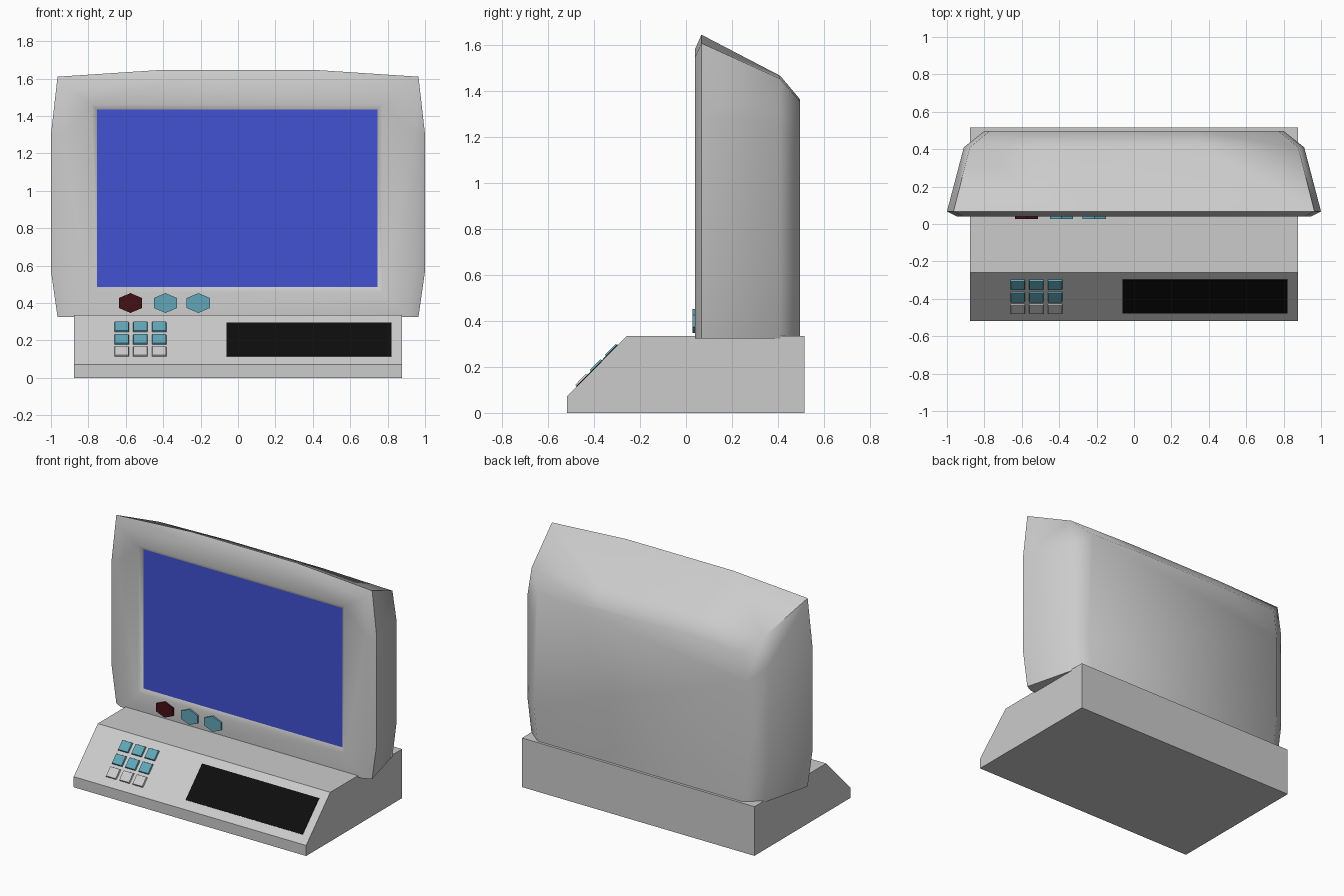
import bpy, bmesh
from math import pi, atan2, cos, sin
from mathutils import Matrix, Vector

if "Cube" in bpy.data.objects:
    bpy.data.objects.remove(bpy.data.objects["Cube"])


def material(name, rgb):
    m = bpy.data.materials.new(name)
    m.diffuse_color = (*rgb, 1)
    m.use_nodes = True
    m.node_tree.nodes["Principled BSDF"].inputs["Base Color"].default_value = m.diffuse_color
    return m


blue = material("screen_blue", (0.055, 0.085, 0.65))
teal = material("button_teal", (0.12, 0.38, 0.48))
red = material("button_red", (0.06, 0.005, 0.008))
black = material("panel_black", (0.004, 0.004, 0.004))


def finish(bm, name, mat=None, smooth=None):
    bmesh.ops.recalc_face_normals(bm, faces=bm.faces)
    me = bpy.data.meshes.new(name)
    bm.to_mesh(me)
    bm.free()
    ob = bpy.data.objects.new(name, me)
    bpy.context.collection.objects.link(ob)
    if mat:
        me.materials.append(mat)
    if smooth:
        bpy.ops.object.select_all(action='DESELECT')
        ob.select_set(True)
        bpy.context.view_layer.objects.active = ob
        bpy.ops.object.shade_smooth_by_angle(angle=smooth)
    return ob


def add_loop(bm, pts):
    return [bm.verts.new(p) for p in pts]


def bridge(bm, a, b):
    n = len(a)
    for i in range(n):
        j = (i + 1) % n
        bm.faces.new((a[i], a[j], b[j], b[i]))


# wedge base
bm = bmesh.new()
profile = [(-0.518, 0), (-0.518, 0.072), (-0.258, 0.335), (0.515, 0.335), (0.515, 0)]
left, right = [add_loop(bm, [(x, y, z) for y, z in profile]) for x in (-0.877, 0.877)]
bridge(bm, left, right)
bm.faces.new(left)
bm.faces.new(right)
finish(bm, "base")


# monitor housing: bowed outlines lofted from front to back
def outline(y, w, corner, top):
    half = [(0.965 * w, 0.325), (w, 0.57), (w, min(1.3, corner - 0.2)),
            (0.965 * w, corner), (0.4 * w, top)]
    pts = half + [(-x, z) for x, z in reversed(half)]
    return [(x, y, z) for x, z in pts]


def rect(y, g):
    x0, x1, z0, z1 = -0.755 - g, 0.745 + g, 0.485 - g, 1.435 + g
    return [(x0, y, z0), (x1, y, z0), (x1, y, z1), (x0, y, z1)]


bm = bmesh.new()
rings = [add_loop(bm, outline(*r)) for r in (
    (0.04, 0.945, 1.55, 1.585), (0.067, 1.0, 1.61, 1.647),
    (0.41, 0.91, 1.455, 1.468), (0.497, 0.80, 1.355, 1.365))]
for a, b in zip(rings, rings[1:]):
    bridge(bm, a, b)
bm.faces.new(rings[-1])
# front face with a bevelled screen opening
outer, inner = add_loop(bm, rect(0.04, 0.028)), add_loop(bm, rect(0.06, 0))
bridge(bm, outer, inner)
edges = [bm.edges.get((l[i - 1], l[i])) for l in (rings[0], outer) for i in range(len(l))]
bmesh.ops.triangle_fill(bm, edges=edges, use_beauty=True)
finish(bm, "monitor_housing", smooth=0.95)

# screen
bm = bmesh.new()
bm.faces.new(add_loop(bm, rect(0.06, 0)))
screen = finish(bm, "screen", blue)
if screen.data.polygons[0].normal.y > 0:
    screen.data.flip_normals()

# hexagonal buttons under the screen
for i, (x, mat) in enumerate(((-0.575, red), (-0.388, teal), (-0.212, teal))):
    bm = bmesh.new()
    bmesh.ops.create_cone(bm, cap_ends=True, segments=6, radius1=0.053, radius2=0.053, depth=0.03)
    m = (Matrix.Translation((x, 0.043, 0.4)) @ Matrix.Diagonal((1.36, 1, 1, 1))
         @ Matrix.Rotation(pi / 2, 4, 'X'))
    bm.transform(m)
    finish(bm, f"hex_button_{i + 1}", mat)

# parts lying on the sloped front
tilt = atan2(0.263, 0.26)


def slope_block(name, x, z, w, h, lift, taper, mat):
    """Tapered block standing on the slope; h is measured along z."""
    y = -0.518 + (z - 0.072) * 0.26 / 0.263
    bm = bmesh.new()
    bmesh.ops.create_cube(bm, size=1)
    L = h / sin(tilt)
    for v in bm.verts:
        t = taper if v.co.z > 0 else 0
        v.co = Vector((v.co.x * (w - 2 * t), v.co.y * (L - 2 * t),
                       lift if v.co.z > 0 else -0.01))
    bm.transform(Matrix.Translation((x, y, z)) @ Matrix.Rotation(tilt, 4, 'X'))
    finish(bm, name, mat)


for row, z in enumerate((0.27, 0.203, 0.139)):
    for col in range(3):
        slope_block(f"key_{row + 1}_{col + 1}", -0.622 + 0.1 * col, z, 0.084, 0.055,
                    0.01, 0.006, teal if row < 2 else None)
slope_block("display_panel", 0.38, 0.205, 0.883, 0.18, 0.003, 0, black)
